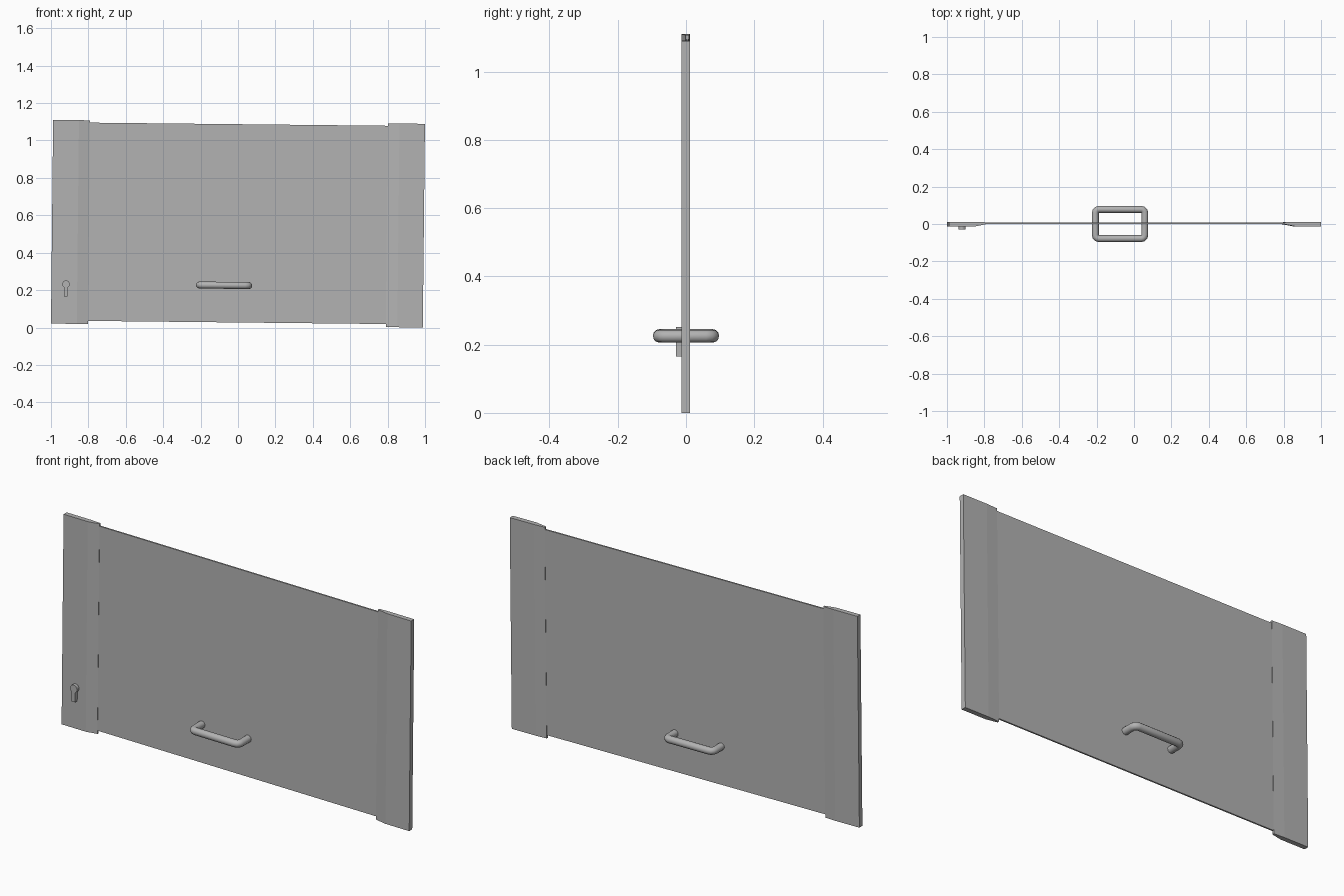
import bpy, bmesh
from math import sin, cos, pi, radians
from mathutils import Matrix

cube = bpy.data.objects.get("Cube")
if cube:
    bpy.data.objects.remove(cube, do_unlink=True)

TILT = Matrix.Rotation(0.0105, 4, 'Y')  # the whole door leans slightly


def make_material(name, grey):
    mat = bpy.data.materials.new(name)
    mat.use_nodes = True
    colour = (grey, grey, grey, 1)
    mat.diffuse_color = colour
    mat.node_tree.nodes["Principled BSDF"].inputs["Base Color"].default_value = colour
    return mat


GREY = make_material("plain grey", 0.45)


def finish(name, bm):
    bmesh.ops.recalc_face_normals(bm, faces=bm.faces)
    bm.transform(TILT)
    mesh = bpy.data.meshes.new(name)
    bm.to_mesh(mesh)
    bm.free()
    mesh.materials.append(GREY)
    obj = bpy.data.objects.new(name, mesh)
    bpy.context.collection.objects.link(obj)
    return obj


def extrude_outline(name, points, direction):
    bm = bmesh.new()
    face = bm.faces.new([bm.verts.new(p) for p in points])
    grown = bmesh.ops.extrude_face_region(bm, geom=[face], use_keep_orig=True)
    moved = [g for g in grown["geom"] if isinstance(g, bmesh.types.BMVert)]
    bmesh.ops.translate(bm, verts=moved, vec=direction)
    return finish(name, bm)


# Thin main panel
extrude_outline("panel", [(-0.82, 0, 0.027), (0.81, 0, 0.027),
                          (0.81, 0, 1.087), (-0.82, 0, 1.087)], (0, 0.008, 0))

# Thick side rails that taper towards the panel
for name, outer, bend, inner in (("right_rail", -1.0, -0.862, -0.803),
                                 ("left_rail", 0.988, 0.852, 0.79)):
    section = [(outer, -0.013), (bend, -0.013), (inner, -0.001),
               (inner, 0.009), (bend, 0.012), (outer, 0.012)]
    extrude_outline(name, [(x, y, 0.0105) for x, y in section], (0, 0, 1.089))

# Keyhole-shaped lock cylinder standing out from the front
lock_x, lock_z, lock_r, stem = -0.922, 0.222, 0.02, 0.01
arc = [radians(-60 + 300 * i / 16) for i in range(17)]
outline = [(lock_x + lock_r * cos(a), -0.03, lock_z + lock_r * sin(a)) for a in arc]
outline += [(lock_x - stem, -0.03, 0.155), (lock_x + stem, -0.03, 0.155)]
extrude_outline("lock_cylinder", outline, (0, 0.02, 0))

# Handle: a round bar swept around a rectangle, through the panel
SIDES, BAR, STEPS = 12, 0.0185, 3
cx, cy, cz = -0.077, 0.0, 0.225
half_x, half_y = 0.15, 0.096
bm = bmesh.new()
rings = []
for quarter, (sx, sy) in enumerate(((1, 1), (-1, 1), (-1, -1), (1, -1))):
    corner_x = cx + sx * (half_x - 2 * BAR)
    corner_y = cy + sy * (half_y - 2 * BAR)
    for step in range(STEPS + 1):
        turn = (quarter + step / STEPS) * pi / 2
        ring = []
        for i in range(SIDES):
            a = 2 * pi * i / SIDES
            reach = BAR * (1.04 + cos(a))
            ring.append(bm.verts.new((corner_x + reach * cos(turn),
                                      corner_y + reach * sin(turn),
                                      cz + BAR * sin(a))))
        rings.append(ring)
for k, ring in enumerate(rings):
    following = rings[(k + 1) % len(rings)]
    for i in range(SIDES):
        j = (i + 1) % SIDES
        bm.faces.new((ring[i], ring[j], following[j], following[i]))
handle = finish("handle", bm)
bpy.ops.object.select_all(action='DESELECT')
handle.select_set(True)
bpy.context.view_layer.objects.active = handle
bpy.ops.object.shade_smooth_by_angle(angle=radians(35))
